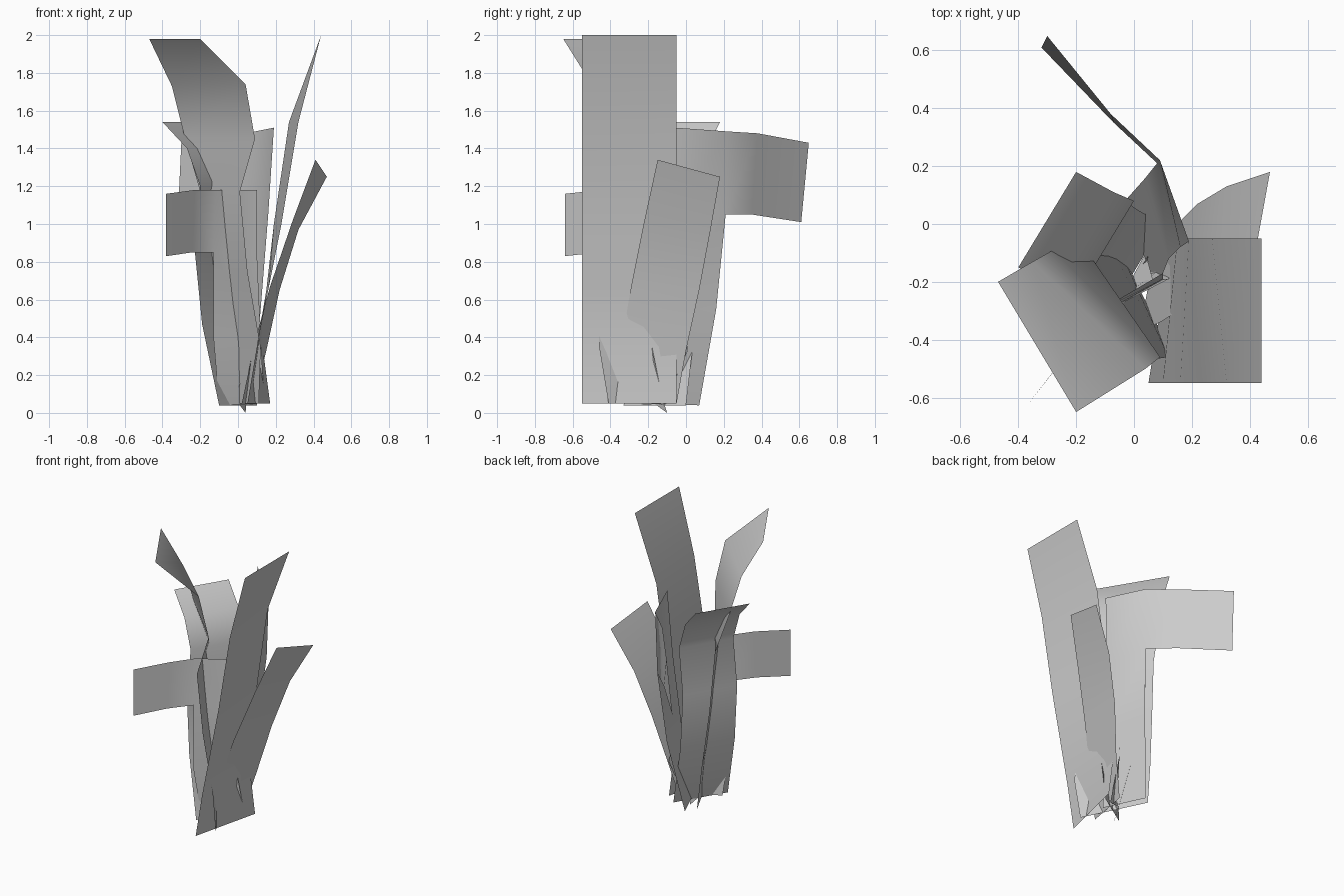
import bpy
import bmesh
from mathutils import Vector

default_cube = bpy.data.objects.get("Cube")
if default_cube:
    bpy.data.objects.remove(default_cube, do_unlink=True)

# Single plain grey for every leaf
grey = bpy.data.materials.new("leaf grey")
grey.use_nodes = True
tone = (0.6, 0.6, 0.6, 1)
grey.diffuse_color = tone
grey.node_tree.nodes["Principled BSDF"].inputs["Base Color"].default_value = tone


def build_leaf(name, *strips):
    """Skin each strip of (left point, right point) rows and weld the strips."""
    mesh = bpy.data.meshes.new(name)
    bm = bmesh.new()
    for rows in strips:
        verts = [[bm.verts.new(point) for point in row] for row in rows]
        for low, high in zip(verts, verts[1:]):
            bm.faces.new((low[0], low[1], high[1], high[0]))
    bmesh.ops.remove_doubles(bm, verts=bm.verts, dist=0.001)
    bmesh.ops.recalc_face_normals(bm, faces=bm.faces)
    bm.to_mesh(mesh)
    bm.free()
    mesh.materials.append(grey)
    leaf = bpy.data.objects.new(name, mesh)
    bpy.context.collection.objects.link(leaf)
    for polygon in mesh.polygons:
        polygon.use_smooth = True
    return leaf


def offset_rows(edge, across):
    """Pair every point of one edge with the same point moved across the leaf."""
    return [(Vector(point), Vector(point) + Vector(across)) for point in edge]


# Tall leaf on the left side, twisting slightly on its way up
tall_left_profile = [
    (.05, .17, .05), (.1, .13, .35), (.16, .15, .65),
    (.23, .19, 1), (.32, .27, 1.54), (.44, .44, 2),
]
build_leaf("tall_left_leaf", [
    ((near, -.55, z), (far, -.05, z)) for near, far, z in tall_left_profile
])

# Tall leaf that arches over toward the front right
build_leaf("tall_arching_leaf", [
    ((-.1, .02, .05), (.11, -.41, .05)),
    ((-.13, .01, .35), (.12, -.46, .35)),
    ((-.17, -.02, .75), (.05, -.47, .75)),
    ((-.2, -.04, 1.17), (.01, -.48, 1.17)),
    ((-.28, -.09, 1.45), (.09, -.46, 1.45)),
    ((-.35, -.13, 1.73), (.04, -.5, 1.74)),
    ((-.47, -.2, 1.98), (-.2, -.65, 1.98)),
])

# Shorter leaf leaning outward to the left
build_leaf("leaning_leaf", [
    ((.02, -.37, .05), (.08, -.05, .05)),
    ((.09, -.34, .38), (.15, 0, .33)),
    ((.17, -.29, .67), (.22, .07, .65)),
    ((.29, -.22, 1.02), (.32, .13, .97)),
    ((.41, -.15, 1.34), (.47, .18, 1.25)),
])

# Broad back leaf with a curled tip
back_edge = [
    (-.1, -.33, .04), (-.19, -.28, .47), (-.23, -.25, .87),
    (-.2, -.25, 1.2), (-.27, -.22, 1.4), (-.4, -.15, 1.54),
]
build_leaf("broad_back_leaf", offset_rows(back_edge, (.2, .33, 0)))

# Bent leaves: an upright part with an arm turning off at the top
build_leaf("bent_back_leaf", [
    ((.08, -.22, .05), (-.04, .07, .04)),
    ((.12, -.12, .55), (.04, .16, .55)),
    ((.16, -.08, 1.05), (.08, .21, 1.05)),
    ((.19, -.06, 1.51), (.09, .22, 1.49)),
], [
    ((.08, .21, 1.05), (.09, .22, 1.49)),
    ((-.07, .35, 1.05), (-.08, .38, 1.48)),
    ((-.32, .61, 1.01), (-.3, .65, 1.43)),
])

build_leaf("bent_front_leaf", [
    ((.14, -.12, .05), (-.1, -.27, .04)),
    ((.12, -.19, .4), (-.13, -.32, .4)),
    ((.1, -.19, .85), (-.13, -.32, .85)),
    ((.1, -.17, 1.18), (-.12, -.3, 1.18)),
], [
    ((-.13, -.32, .85), (-.12, -.3, 1.18)),
    ((-.24, -.46, .85), (-.23, -.45, 1.18)),
    ((-.38, -.64, .83), (-.38, -.64, 1.16)),
])

# Small young leaves around the base
sprouts = {
    "front_sprout": ((.04, -.1, 0), (-.02, -.21, .08), (.05, -.23, .27), (.07, -.21, .36)),
    "back_sprout": ((.03, -.14, .05), (.1, -.12, .04), (.13, .01, .33), (.12, 0, .4)),
}
for name, (left, right, tip_right, tip_left) in sprouts.items():
    build_leaf(name, [(left, right), (tip_left, tip_right)])
